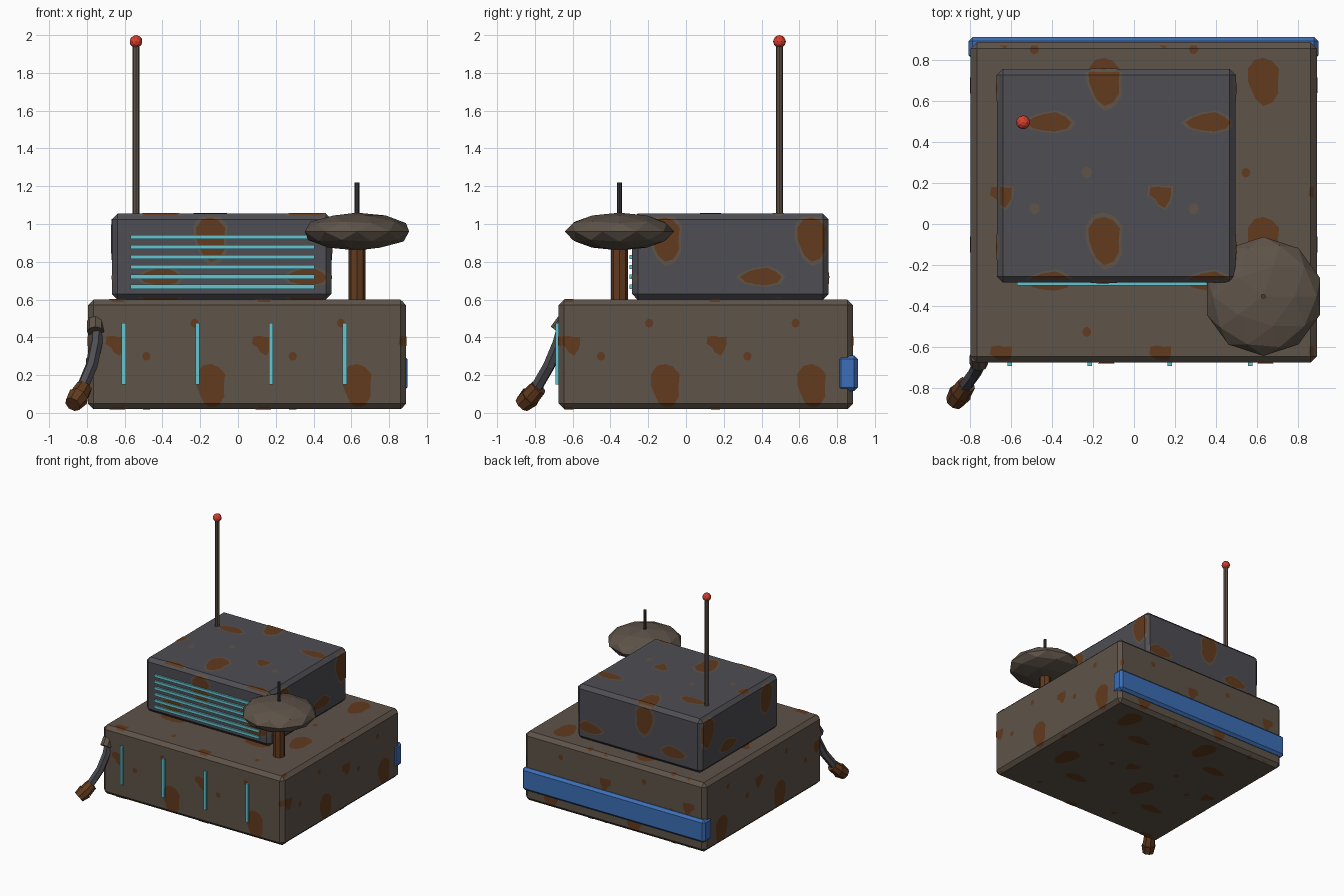
import bpy, bmesh, math
from mathutils import Vector

if "Cube" in bpy.data.objects:
    bpy.data.objects.remove(bpy.data.objects["Cube"])


def material(name, r, g, b):
    m = bpy.data.materials.new(name)
    m.use_nodes = True
    m.diffuse_color = (r, g, b, 1)
    bsdf = next(n for n in m.node_tree.nodes if n.type == "BSDF_PRINCIPLED")
    bsdf.inputs["Base Color"].default_value = (r, g, b, 1)
    return m


brown = material("weathered_brown", 0.112, 0.087, 0.066)
grey = material("slate_grey", 0.075, 0.075, 0.087)
rust = material("rust", 0.122, 0.043, 0.013)
cyan = material("glowing_cyan", 0.13, 0.56, 0.63)
blue = material("bumper_blue", 0.045, 0.155, 0.47)
red = material("beacon_red", 0.7, 0.05, 0.03)
dark = material("dark_metal", 0.05, 0.05, 0.052)


def finish(bm, name, mat):
    mesh = bpy.data.meshes.new(name)
    bm.to_mesh(mesh)
    bm.free()
    mesh.materials.append(mat)
    ob = bpy.data.objects.new(name, mesh)
    bpy.context.collection.objects.link(ob)
    return ob


def box(name, lo, hi, mat, bevel=0):
    lo, hi = Vector(lo), Vector(hi)
    bm = bmesh.new()
    bmesh.ops.create_cube(bm, size=1)
    for v in bm.verts:
        v.co = (lo + hi) / 2 + v.co * (hi - lo)
    if bevel:
        bmesh.ops.bevel(bm, geom=bm.edges[:], offset=bevel, segments=1,
                        affect='EDGES', profile=0.5)
    return finish(bm, name, mat)


def rod(name, start, end, r1, mat, sides=8, r2=None):
    start, end = Vector(start), Vector(end)
    axis = end - start
    bm = bmesh.new()
    bmesh.ops.create_cone(bm, cap_ends=True, segments=sides, radius1=r1,
                          radius2=r1 if r2 is None else r2, depth=axis.length)
    turn = Vector((0, 0, 1)).rotation_difference(axis).to_matrix()
    for v in bm.verts:
        v.co = turn @ v.co + (start + end) / 2
    return finish(bm, name, mat)


def ball(name, centre, size, mat):
    bm = bmesh.new()
    bmesh.ops.create_icosphere(bm, subdivisions=2, radius=1)
    for v in bm.verts:
        v.co = Vector(centre) + v.co * Vector(size)
    return finish(bm, name, mat)


# Repeating rust motif: centre u, v, half width, half height, outline radii
ROUND = [1] * 8
MOTIF = [
    (0, 0, .088, .12, [.8, 1, .95, .95, 1, 1, .85, .75, .85, 1, 1, .95]),
    (-.27, .575, .11, .052, [1, .9, 1, .8, .8, 1, .9, .8, .9, 1]),
    (-.5, .22, .062, .065, [.8, 1, .6, .7, 1, .9, .5, .7, 1, .8]),
    (-.34, .155, .022, .024, ROUND),
    (-.085, .33, .022, .024, ROUND),
]
# Motif anchor and the u, v axes for each face direction
ANCHOR = {0: (1, 2, -.11, .145), 1: (0, 2, -.145, .145), 2: (0, 1, -.145, -.08)}
PERIOD = .775


def patches(name, lo, hi, bevel, mat, grow=1, lift=.003, dots=True):
    """Thin patches wrapped over each side of a chamfered box."""
    total = bmesh.new()
    mesh = bpy.data.meshes.new("patch_side")
    for axis, (a, b, u0, v0) in ANCHOR.items():
        for sign in (-1, 1):
            bm = bmesh.new()
            for i in range(-2, 4):
                for j in range(-2, 4):
                    for u, v, w, h, radii in MOTIF if dots else MOTIF[:3]:
                        ring = []
                        for k, r in enumerate(radii):
                            t = math.tau * k / len(radii)
                            p = Vector()
                            p[a] = u0 + i * PERIOD + u + w * grow * r * math.cos(t)
                            p[b] = v0 + j * PERIOD + v + h * grow * r * math.sin(t)
                            ring.append(bm.verts.new(p))
                        bm.faces.new(ring)
            # Trim to the side and crease along the chamfers
            for d in (a, b):
                for s, edge in ((-1, lo[d]), (1, hi[d])):
                    for inset, cut in ((bevel / 2, True), (bevel, False)):
                        co, no = Vector(), Vector()
                        co[d], no[d] = edge - s * inset, s
                        bmesh.ops.bisect_plane(
                            bm, geom=bm.verts[:] + bm.edges[:] + bm.faces[:],
                            plane_co=co, plane_no=no, clear_outer=cut)
            for v in bm.verts:
                drop = sum(max(0, lo[d] + bevel - v.co[d], v.co[d] - hi[d] + bevel)
                           for d in (a, b))
                v.co[axis] = (hi if sign > 0 else lo)[axis] + sign * (lift - drop)
            bm.normal_update()
            flip = [f for f in bm.faces if f.normal[axis] * sign < 0]
            bmesh.ops.reverse_faces(bm, faces=flip)
            bm.to_mesh(mesh)
            bm.free()
            total.from_mesh(mesh)
    bpy.data.meshes.remove(mesh)
    return finish(total, name, mat)


# Main body and upper housing
BEVEL = .03
body = ((-.795, -.675, .02), (.89, .885, .6))
housing = ((-.668, -.285, .6), (.495, .755, 1.055))
box("main_body", *body, brown, BEVEL)
box("upper_housing", *housing, grey, BEVEL)
patches("main_body_rust", *body, BEVEL, rust)
patches("housing_rust_edge", *housing, BEVEL, brown, grow=1.2, lift=.002)
patches("housing_rust", *housing, BEVEL, rust, lift=.004, dots=False)

# Vent slats and front light strips
for i in range(6):
    z = .668 + i * .0525
    box(f"vent_slat_{i + 1}", (-.57, -.3, z - .011), (.405, -.28, z + .011), cyan)
for i in range(4):
    x = -.605 + i * .39
    box(f"light_strip_{i + 1}", (x - .011, -.692, .15), (x + .011, -.67, .475), cyan)

# Rear bumper
box("rear_bumper", (-.805, .8, .115), (.897, .91, .305), blue, .02)

# Antenna with beacon
rod("antenna_mast", (-.54, .495, 1.04), (-.54, .495, 1.95), .019, brown)
ball("antenna_beacon", (-.54, .495, 1.966), (.034,) * 3, red)

# Dish on its post
x, y = .63, -.352
rod("dish_post", (x, y, .59), (x, y, .9), .046, rust)
ball("dish", (x, y, .96), (.29, .29, .1), brown)
rod("dish_feed", (x, y, 1.0), (x, y, 1.22), .012, dark)

# Hose with fitting and nozzle
curve = bpy.data.curves.new("hose", 'CURVE')
curve.dimensions = '3D'
curve.bevel_depth = .033
curve.bevel_resolution = 1
curve.use_fill_caps = True
path = [(-.745, -.65, .46), (-.75, -.675, .37), (-.775, -.725, .25), (-.83, -.8, .12)]
spline = curve.splines.new('POLY')
spline.points.add(len(path) - 1)
spline.use_smooth = False
for point, co in zip(spline.points, path):
    point.co = (*co, 1)
curve.materials.append(grey)
bpy.context.collection.objects.link(bpy.data.objects.new("hose", curve))
rod("hose_fitting", (-.755, -.64, .485), (-.755, -.68, .43), .045, brown)
rod("nozzle_collar", (-.815, -.78, .135), (-.845, -.825, .085), .045, rust, 8, .052)
rod("nozzle_head", (-.845, -.825, .085), (-.875, -.868, .045), .058, rust, 8, .045)
